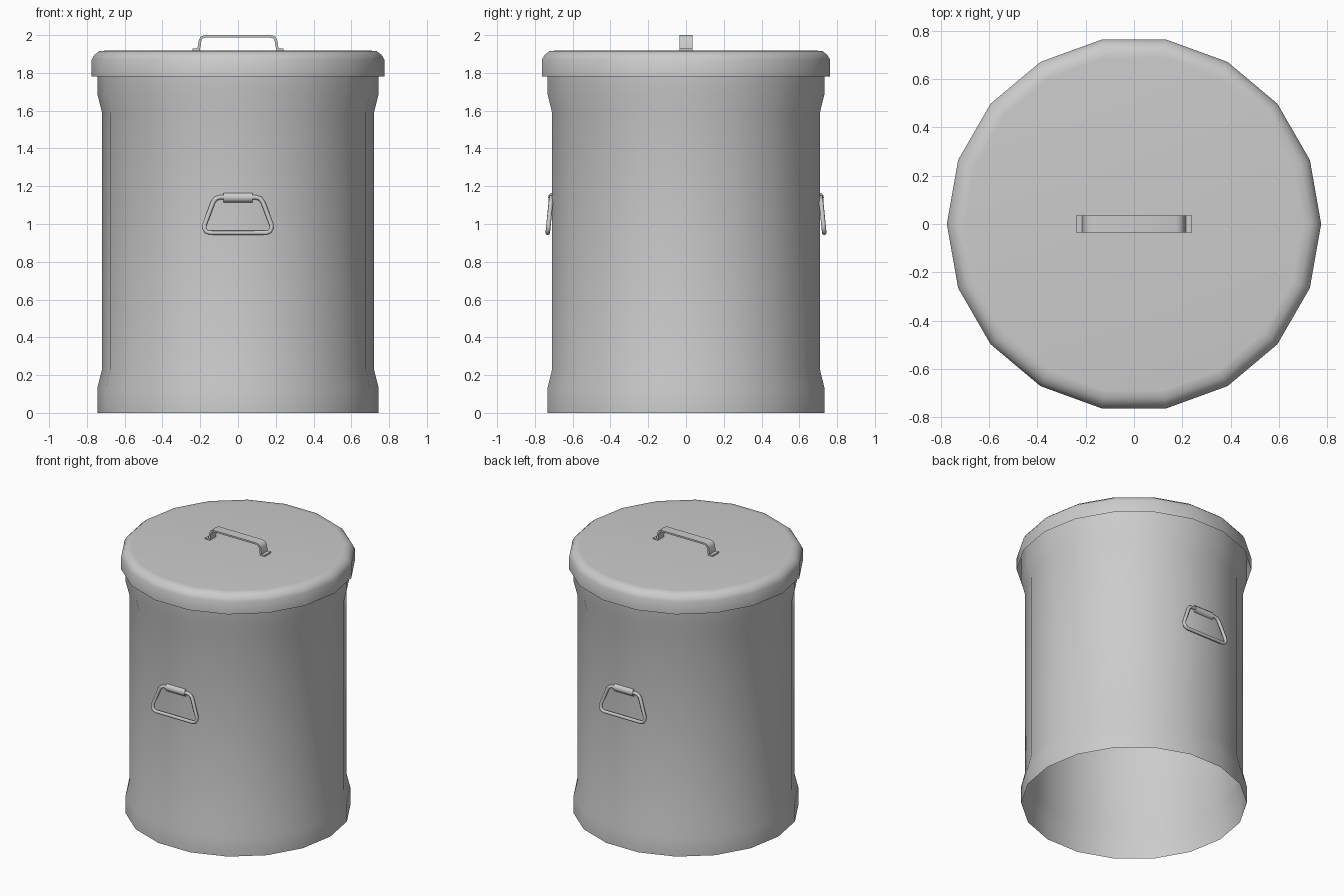
import bpy, bmesh, math
from mathutils import Vector

if "Cube" in bpy.data.objects:
    bpy.data.objects.remove(bpy.data.objects["Cube"])

SIDES = 18


def finish(name, bm, angle=60):
    bmesh.ops.recalc_face_normals(bm, faces=bm.faces)
    me = bpy.data.meshes.new(name)
    bm.to_mesh(me)
    bm.free()
    ob = bpy.data.objects.new(name, me)
    bpy.context.collection.objects.link(ob)
    bpy.ops.object.select_all(action='DESELECT')
    ob.select_set(True)
    bpy.context.view_layer.objects.active = ob
    bpy.ops.object.shade_smooth_by_angle(angle=math.radians(angle))
    return ob


def lathe(name, profile, cap=False):
    bm = bmesh.new()
    rings = [[bm.verts.new((r * math.cos(a), r * math.sin(a), z))
              for a in (math.tau * i / SIDES for i in range(SIDES))]
             for r, z in profile]
    for lo, hi in zip(rings, rings[1:]):
        for i in range(SIDES):
            j = (i + 1) % SIDES
            bm.faces.new((lo[i], lo[j], hi[j], hi[i]))
    if cap:
        bm.faces.new(rings[-1])
    # outward normals, also on the open shells
    ob = finish(name, bm)
    if ob.data.polygons[0].normal.dot(ob.data.polygons[0].center) < 0:
        ob.data.flip_normals()
    return ob


def tube(name, points, radius, sides, closed):
    """Sweep a round section along points that lie in one x-z-like plane."""
    pts = [Vector(p) for p in points]
    n = len(pts)
    normal = Vector((0, 1, 0))
    bm = bmesh.new()
    rings = []
    for i, p in enumerate(pts):
        a = pts[i - 1] if closed or i else p
        b = pts[(i + 1) % n] if closed or i < n - 1 else p
        side = (b - a).normalized().cross(normal).normalized()
        rings.append([bm.verts.new(p + radius * (side * math.cos(t) + normal * math.sin(t)))
                      for t in (math.tau * k / sides for k in range(sides))])
    for i in range(n if closed else n - 1):
        r, s = rings[i], rings[(i + 1) % n]
        for k in range(sides):
            m = (k + 1) % sides
            bm.faces.new((r[k], r[m], s[m], s[k]))
    if not closed:
        bm.faces.new(rings[0])
        bm.faces.new(rings[-1])
    return finish(name, bm)


# open-bottomed can body with flared foot and neck
lathe("can_body", [(0.745, 0), (0.745, 0.13), (0.72, 0.23), (0.72, 1.59),
                   (0.745, 1.69), (0.745, 1.88)])

# lid with a bevelled rim
lathe("lid", [(0.775, 1.78), (0.775, 1.87), (0.76, 1.895), (0.735, 1.915), (0.70, 1.918)], cap=True)

# lid handle: bent flat strip with two feet
outer = [(0.24, 1.915), (0.24, 1.928), (0.215, 1.928), (0.207, 1.975), (0.197, 1.992), (0.175, 2.0)]
inner = [(0.17, 1.988), (0.188, 1.981), (0.194, 1.97), (0.203, 1.915)]
strip = [outer, inner]
bm = bmesh.new()
outline = ([(-x, z) for x, z in outer] + outer[::-1]
           + inner[::-1] + [(-x, z) for x, z in inner])
face = bm.faces.new([bm.verts.new((x, -0.035, z)) for x, z in outline])
grown = bmesh.ops.extrude_face_region(bm, geom=[face])
bmesh.ops.translate(bm, vec=(0, 0.07, 0),
                    verts=[v for v in grown["geom"] if isinstance(v, bmesh.types.BMVert)])
finish("lid_handle", bm, 40)

# carrying rings with sleeves, front and back
half = [(0.095, 1.142), (0.118, 1.134), (0.132, 1.115), (0.176, 1.0),
        (0.178, 0.978), (0.168, 0.96), (0.15, 0.953)]
loop = half + [(-x, z) for x, z in half[::-1]]
for label, s in (("front", -1), ("back", 1)):
    tube(label + "_handle_ring",
         [(x, s * (0.713 + 0.1 * (1.142 - z)), z) for x, z in loop], 0.012, 8, True)
    tube(label + "_handle_sleeve",
         [(-0.077, s * 0.703, 1.14), (0.077, s * 0.703, 1.14)], 0.027, 12, False)
